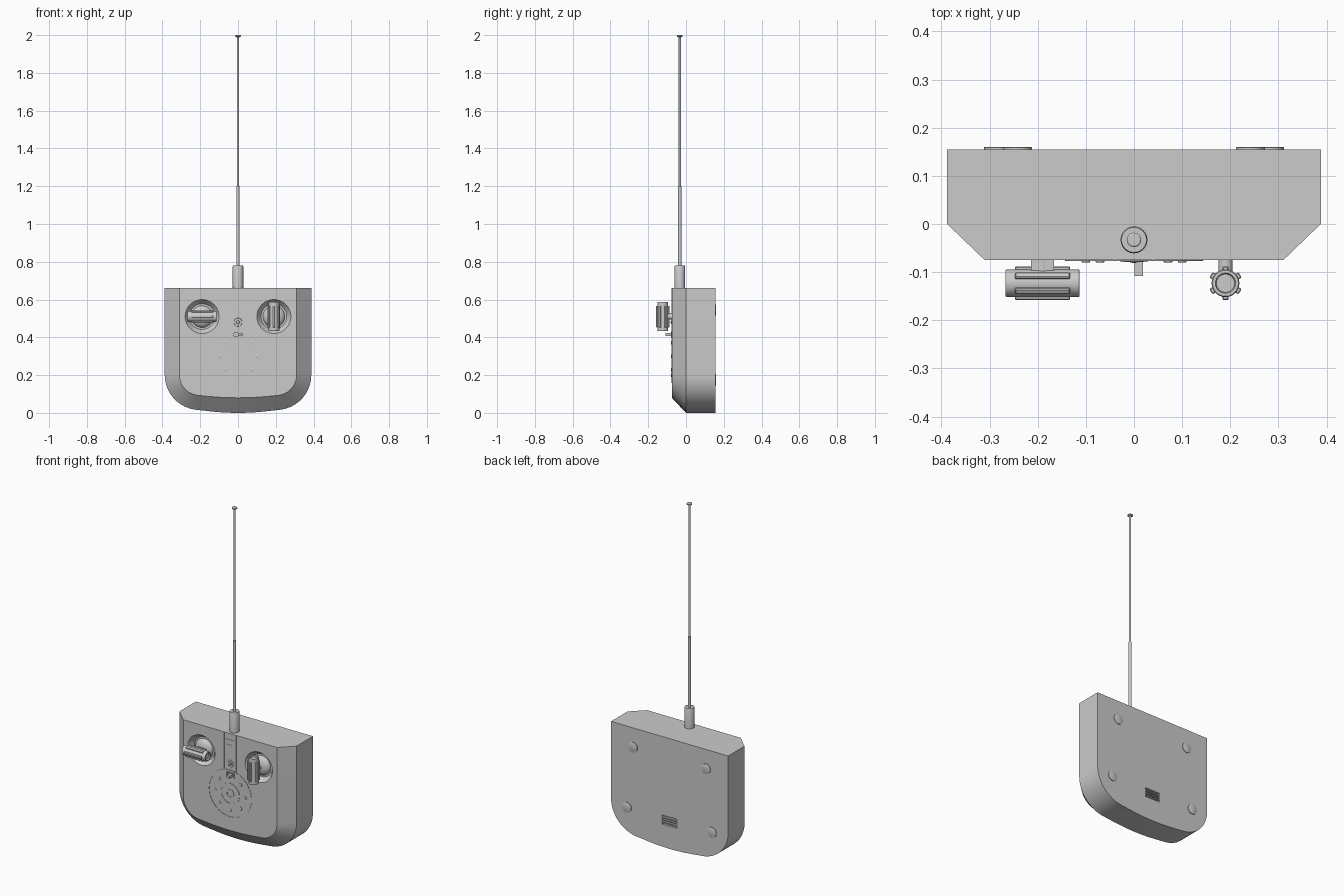
import bpy, bmesh, math
from mathutils import Matrix, Vector

cube = bpy.data.objects.get("Cube")
if cube:
    bpy.data.objects.remove(cube, do_unlink=True)

grey = bpy.data.materials.new("plain grey")
grey.use_nodes = True
grey.diffuse_color = (0.6, 0.6, 0.6, 1)
grey.node_tree.nodes["Principled BSDF"].inputs["Base Color"].default_value = (0.6, 0.6, 0.6, 1)

FRONT, BACK = -0.075, 0.155
AXES = {"x": Vector((1, 0, 0)), "y": Vector((0, 1, 0)), "z": Vector((0, 0, 1))}


def finish(name, bm, smooth=True):
    bmesh.ops.recalc_face_normals(bm, faces=bm.faces)
    mesh = bpy.data.meshes.new(name)
    bm.to_mesh(mesh)
    bm.free()
    mesh.materials.append(grey)
    ob = bpy.data.objects.new(name, mesh)
    bpy.context.collection.objects.link(ob)
    if smooth:
        shade(ob)
    return ob


def shade(ob):
    bpy.ops.object.select_all(action="DESELECT")
    ob.select_set(True)
    bpy.context.view_layer.objects.active = ob
    bpy.ops.object.shade_smooth_by_angle(angle=math.radians(30))


def lathe(name, profile, origin, axis="y", n=32):
    """Spin (radius, distance along axis) points into a solid."""
    bm = bmesh.new()
    turn = AXES["z"].rotation_difference(AXES[axis]).to_matrix()
    rings = []
    for r, h in profile:
        angles = [2 * math.pi * i / n for i in range(n)]
        rings.append([bm.verts.new(Vector(origin) + turn @ Vector(
            (r * math.cos(a), r * math.sin(a), h))) for a in angles])
    for a, b in zip(rings, rings[1:]):
        for i in range(n):
            j = (i + 1) % n
            bm.faces.new((a[i], a[j], b[j], b[i]))
    if profile[0] != profile[-1]:
        bm.faces.new(rings[0])
        bm.faces.new(rings[-1])
    else:
        bmesh.ops.remove_doubles(bm, verts=bm.verts, dist=1e-6)
    return finish(name, bm)


def box(name, lo, hi):
    bm = bmesh.new()
    size = Vector(hi) - Vector(lo)
    mid = (Vector(hi) + Vector(lo)) / 2
    bmesh.ops.create_cube(bm, size=1, matrix=Matrix.Translation(mid) @ Matrix.Diagonal((*size, 1)))
    return finish(name, bm, False)


def outline(hw, corner_z, floor, top=0.66, shoulder=0.2):
    """Half of the case outline, mirrored: square top, round lower corners, bowed floor."""
    half = [(hw, top)]
    for i in range(11):
        a = math.radians(8 * i)
        half.append((shoulder + (hw - shoulder) * math.cos(a),
                     0.2 - (0.2 - corner_z) * math.sin(a)))
    for t in (0.75, 0.5, 0.25):
        half.append((shoulder * t, floor + (corner_z - floor) * t * t))
    return half + [(0, floor)] + [(-x, z) for x, z in reversed(half)]


# Case: three outlines joined, the front one chamfered inwards
bm = bmesh.new()
rings = []
for y, args in ((BACK, (0.388, 0.015, 0)), (0, (0.388, 0.015, 0)), (FRONT, (0.31, 0.092, 0.08))):
    rings.append([bm.verts.new((x, y, z)) for x, z in outline(*args)])
for a, b in zip(rings, rings[1:]):
    for i in range(len(a)):
        j = (i + 1) % len(a)
        bm.faces.new((a[i], a[j], b[j], b[i]))
bm.faces.new(rings[0])
bm.faces.new(rings[-1])
case = finish("case", bm, False)

# Hollows for the stick dishes, the rear vent and the switch slot
cutters = [lathe("dish_cutter", [(0.096, -0.005), (0.09, 0), (0.068, 0.03)], (s * 0.19, FRONT, 0.51), n=40)
           for s in (-1, 1)]
cutters.append(box("vent_cutter", (-0.05, BACK - 0.012, 0.135), (0.05, BACK + 0.02, 0.19)))
cutters.append(box("switch_cutter", (-0.022, FRONT - 0.02, 0.406), (0.022, FRONT + 0.012, 0.424)))
for c in cutters:
    mod = case.modifiers.new("cut", "BOOLEAN")
    mod.object, mod.operation, mod.solver = c, "DIFFERENCE", "EXACT"
    bpy.context.view_layer.objects.active = case
    bpy.ops.object.modifier_apply(modifier=mod.name)
    bpy.data.objects.remove(c, do_unlink=True)
shade(case)

# Rear vent slats and feet
for i in range(3):
    z = 0.149 + i * 0.0135
    box("vent_slat", (-0.05, BACK - 0.012, z - 0.003), (0.05, BACK, z + 0.003))
for s in (-1, 1):
    for x, z in ((0.242, 0.545), (0.282, 0.175)):
        lathe("foot", [(0.03, -0.005), (0.03, 0.004), (0.028, 0.005)], (s * x, BACK, z))


def stick(side, axis):
    """Domed pivot, stem and a ribbed grip lying along the given axis."""
    x, z, y = side * 0.19, 0.51, -0.123
    dome = [(0.058 * math.cos(math.radians(a)), -0.03 * math.sin(math.radians(a)))
            for a in range(0, 90, 12)]
    lathe("stick_dome", dome, (x, FRONT + 0.031, z))
    lathe("stick_stem", [(0.015, 0), (0.015, 0.07)], (x, y, z), n=16)
    if axis == "x":
        box("stick_collar", (x - 0.024, -0.097, z - 0.014), (x + 0.024, -0.05, z + 0.014))
    lathe("stick_grip", [(0.012, -0.070), (0.019, -0.070), (0.021, -0.077), (0.027, -0.077),
                         (0.029, -0.074), (0.029, 0.074), (0.027, 0.077), (0.021, 0.077),
                         (0.019, 0.070), (0.012, 0.070)], (x, y, z), axis, 24)
    # Six ribs spaced round the grip
    bm = bmesh.new()
    turn = AXES["z"].rotation_difference(AXES[axis]).to_matrix().to_4x4()
    for i in range(6):
        m = (Matrix.Translation((x, y, z)) @ turn
             @ Matrix.Rotation(math.radians(60 * i + 30), 4, "Z")
             @ Matrix.Translation((0.028, 0, 0)) @ Matrix.Diagonal((0.014, 0.013, 0.114, 1)))
        bmesh.ops.create_cube(bm, size=1, matrix=m)
    bmesh.ops.bevel(bm, geom=bm.edges[:], offset=0.002, segments=1, affect="EDGES")
    finish("stick_ribs", bm)


stick(-1, "x")
stick(1, "z")

# Speaker: rings, centre button and seven studs (the switch takes the top place)
SPK = 0.30
for name, r, w in (("speaker_rim", 0.14, 0.003), ("speaker_inner_ring", 0.06, 0.003),
                   ("speaker_centre_ring", 0.022, 0.004)):
    lathe(name, [(r - w, 0.002), (r - w, -0.002), (r + w, -0.002), (r + w, 0.002), (r - w, 0.002)],
          (0, FRONT, SPK), n=48)
for i in range(8):
    a = math.radians(45 * i + 90)
    if i:
        lathe("speaker_stud", [(0.009, 0.004), (0.009, -0.004), (0.007, -0.005)],
              (0.1 * math.cos(a), FRONT, SPK + 0.1 * math.sin(a)), n=12)

# Centre strip edges, badge frame, lamp and switch
for s in (-1, 1):
    box("strip_edge", (s * 0.04 - 0.002, FRONT - 0.002, 0.432), (s * 0.04 + 0.002, FRONT + 0.002, 0.66))


def frame(name, cz, w, h, t, depth):
    for s in (-1, 1):
        box(name + "_side", (s * (w - t) - t, FRONT - depth, cz - h), (s * (w - t) + t, FRONT + 0.002, cz + h))
        box(name + "_bar", (-w, FRONT - depth, cz + s * (h - t) - t), (w, FRONT + 0.002, cz + s * (h - t) + t))


frame("badge_frame", 0.605, 0.026, 0.018, 0.003, 0.002)
frame("switch_frame", 0.415, 0.028, 0.015, 0.003, 0.004)
box("switch_lever", (0.001, -0.108, 0.407), (0.019, FRONT + 0.012, 0.423))
lathe("lamp_ring", [(0.013, 0.002), (0.013, -0.003), (0.021, -0.003), (0.023, 0.002), (0.013, 0.002)],
      (0, FRONT, 0.48), n=24)
lathe("lamp", [(0.01, 0.002), (0.01, -0.002), (0.007, -0.005), (0.002, -0.006)], (0, FRONT, 0.48), n=16)

# Telescopic aerial
lathe("aerial", [(0.028, 0.655), (0.028, 0.775), (0.026, 0.78), (0.009, 0.78), (0.009, 1.2),
                 (0.006, 1.203), (0.006, 1.988), (0.015, 1.992), (0.015, 1.998), (0.012, 2.0)],
      (0, -0.033, 0), "z", 24)
